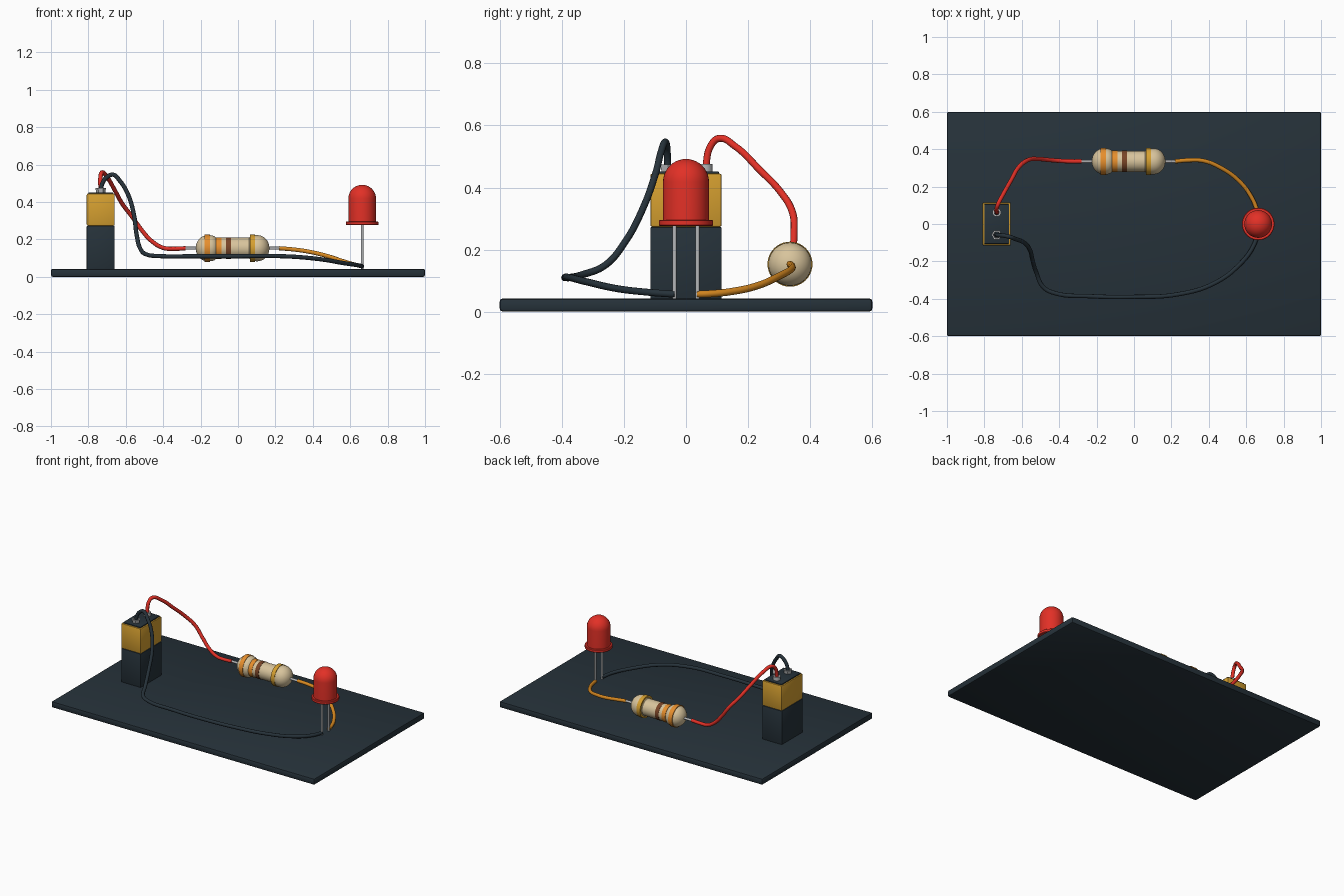
import bpy, bmesh, math
from mathutils import Matrix, Vector

if "Cube" in bpy.data.objects:
    bpy.data.objects.remove(bpy.data.objects["Cube"])


def lin(v):
    v /= 255
    return v / 12.92 if v <= 0.04045 else ((v + 0.055) / 1.055) ** 2.4


def material(name, r, g, b):
    m = bpy.data.materials.new(name)
    m.diffuse_color = (lin(r), lin(g), lin(b), 1)
    m.use_nodes = True
    m.node_tree.nodes["Principled BSDF"].inputs["Base Color"].default_value = m.diffuse_color
    return m


DARK = material("dark slate", 38, 50, 58)
RED = material("red", 226, 48, 38)
GOLD = material("gold", 214, 160, 48)
AMBER = material("amber wire", 214, 136, 32)
ORANGE = material("orange band", 236, 146, 46)
BROWN = material("brown band", 121, 68, 38)
TAN = material("tan", 216, 196, 156)
SILVER = material("silver", 182, 184, 186)


def finish(name, bm, mat):
    bmesh.ops.recalc_face_normals(bm, faces=bm.faces)
    mesh = bpy.data.meshes.new(name)
    bm.to_mesh(mesh)
    bm.free()
    mesh.materials.append(mat)
    ob = bpy.data.objects.new(name, mesh)
    bpy.context.collection.objects.link(ob)
    bpy.ops.object.select_all(action='DESELECT')
    ob.select_set(True)
    bpy.context.view_layer.objects.active = ob
    bpy.ops.object.shade_smooth_by_angle(angle=math.radians(35))
    return ob


def box(name, x, y, z, mat, bevel):
    """Bevelled box from (min, max) pairs."""
    bm = bmesh.new()
    bmesh.ops.create_cube(bm, size=1)
    for v in bm.verts:
        v.co = Vector([(a + b) / 2 + c * (b - a) for c, (a, b) in zip(v.co, (x, y, z))])
    bmesh.ops.bevel(bm, geom=bm.edges[:], offset=bevel, segments=2,
                    profile=0.5, affect='EDGES')
    return finish(name, bm, mat)


def lathe(name, profile, origin, mat, along_x=False, sides=40, closed=False):
    """Spin (radius, height) points around z, or around x."""
    bm = bmesh.new()
    vs = [bm.verts.new((r, 0, h)) for r, h in profile]
    es = [bm.edges.new(p) for p in zip(vs, vs[1:])]
    if closed:
        es.append(bm.edges.new((vs[-1], vs[0])))
    bmesh.ops.spin(bm, geom=vs + es, cent=(0, 0, 0), axis=(0, 0, 1),
                   angle=math.tau, steps=sides, use_duplicate=False)
    bmesh.ops.remove_doubles(bm, verts=bm.verts, dist=1e-5)
    if along_x:
        bmesh.ops.rotate(bm, verts=bm.verts, matrix=Matrix.Rotation(math.pi / 2, 3, 'Y'))
    bmesh.ops.translate(bm, verts=bm.verts, vec=origin)
    return finish(name, bm, mat)


def rod(name, r, h0, h1, origin, mat, along_x=False, sides=40):
    return lathe(name, [(0, h0), (r, h0), (r, h1), (0, h1)], origin, mat, along_x, sides)


def wire(name, points, mat, radius=0.0115):
    """Round tube through the given points."""
    cu = bpy.data.curves.new(name, 'CURVE')
    cu.dimensions = '3D'
    cu.bevel_depth = radius
    cu.bevel_resolution = 3
    cu.resolution_u = 8
    cu.use_fill_caps = True
    sp = cu.splines.new('BEZIER')
    sp.bezier_points.add(len(points) - 1)
    for bp, p in zip(sp.bezier_points, points):
        bp.co = p
        bp.handle_left_type = bp.handle_right_type = 'AUTO'
    cu.materials.append(mat)
    ob = bpy.data.objects.new(name, cu)
    bpy.context.collection.objects.link(ob)


# Board
box("base_board", (-1, 1), (-0.6, 0.6), (0, 0.043), DARK, 0.01)

# Battery
BX = -0.734
box("battery_lower", (BX - 0.075, BX + 0.075), (-0.115, 0.115), (0.04, 0.273), DARK, 0.004)
box("battery_upper", (BX - 0.075, BX + 0.075), (-0.115, 0.115), (0.273, 0.445), GOLD, 0.007)
box("battery_cap", (BX - 0.066, BX + 0.066), (-0.106, 0.106), (0.435, 0.452), DARK, 0.003)
lathe("positive_terminal", [(0.013, 0.45), (0.023, 0.45), (0.023, 0.476), (0.013, 0.476)],
      (BX, 0.062, 0), SILVER, sides=24, closed=True)
lathe("negative_terminal", [(0.016, 0.45), (0.024, 0.45), (0.028, 0.474), (0.019, 0.474)],
      (BX, -0.058, 0), SILVER, sides=6, closed=True)

# Resistor: bulbous ends joined by a thinner body
RC = (0, 0.335, 0.153)


def bulb(centre, inner, direction):
    """Half profile of one end, from the thin body out to the tip."""
    pts = [(0.056, inner), (0.064, inner + direction * 0.008), (0.069, inner + direction * 0.022)]
    for i in range(9):
        a = i * math.pi / 16
        pts.append((0.07 * math.cos(a), centre + direction * 0.064 * math.sin(a)))
    pts[-1] = (0, pts[-1][1])
    return pts


left, right = bulb(-0.162, -0.118, -1), bulb(0.104, 0.06, 1)
lathe("resistor_body", left[::-1] + right, RC, TAN, along_x=True)
for name, r, a, b, mat in (("first_band", 0.0725, -0.179, -0.149, ORANGE),
                           ("second_band", 0.058, -0.117, -0.088, ORANGE),
                           ("third_band", 0.058, -0.065, -0.038, BROWN),
                           ("tolerance_band", 0.0725, 0.064, 0.092, GOLD)):
    rod(name, r, a, b, RC, mat, along_x=True)
rod("resistor_lead_left", 0.008, -0.3, -0.2, RC, SILVER, True, 16)
rod("resistor_lead_right", 0.008, 0.14, 0.24, RC, SILVER, True, 16)

# Light: flange, cylinder and dome, on two legs
LX = 0.664
dome = [(0.074 * math.cos(i * math.pi / 20), 0.418 + 0.074 * math.sin(i * math.pi / 20))
        for i in range(10)] + [(0, 0.492)]
lathe("light_bulb", [(0, 0.285), (0.074, 0.285)] + dome, (LX, 0, 0), RED)
lathe("light_flange", [(0, 0.276), (0.084, 0.276), (0.087, 0.279), (0.087, 0.293),
                       (0.084, 0.296), (0, 0.296)], (LX, 0, 0), RED)
for side, y in (("front", -0.037), ("back", 0.037)):
    rod("light_leg_" + side, 0.0068, 0.043, 0.28, (LX, y, 0), SILVER, sides=16)

# Wires
wire("red_wire", [(BX, .062, .455), (-.735, .08, .535), (-.727, .106, .558), (-.70, .158, .533),
                  (-.655, .238, .456), (-.617, .303, .388), (-.565, .343, .32),
                  (-.515, .348, .25), (-.46, .343, .19), (-.40, .338, .155),
                  (-.34, .335, .15), (-.28, .335, .153)], RED)
wire("amber_wire", [(.22, .335, .153), (.29, .341, .147), (.37, .338, .136), (.46, .303, .116),
                    (.567, .225, .082), (.63, .14, .064), (.655, .08, .058),
                    (LX, .034, .056)], AMBER)
wire("black_wire", [(BX, -.058, .455), (-.725, -.06, .5), (-.698, -.062, .535),
                    (-.667, -.068, .546), (-.634, -.08, .516), (-.59, -.098, .445),
                    (-.556, -.14, .33), (-.542, -.196, .225), (-.522, -.26, .15),
                    (-.484, -.338, .118), (-.422, -.37, .111), (-.235, -.386, .11),
                    (-.02, -.39, .11), (.246, -.374, .11), (.433, -.315, .095),
                    (.567, -.214, .073), (.64, -.115, .062), (LX, -.035, .056)], DARK)
